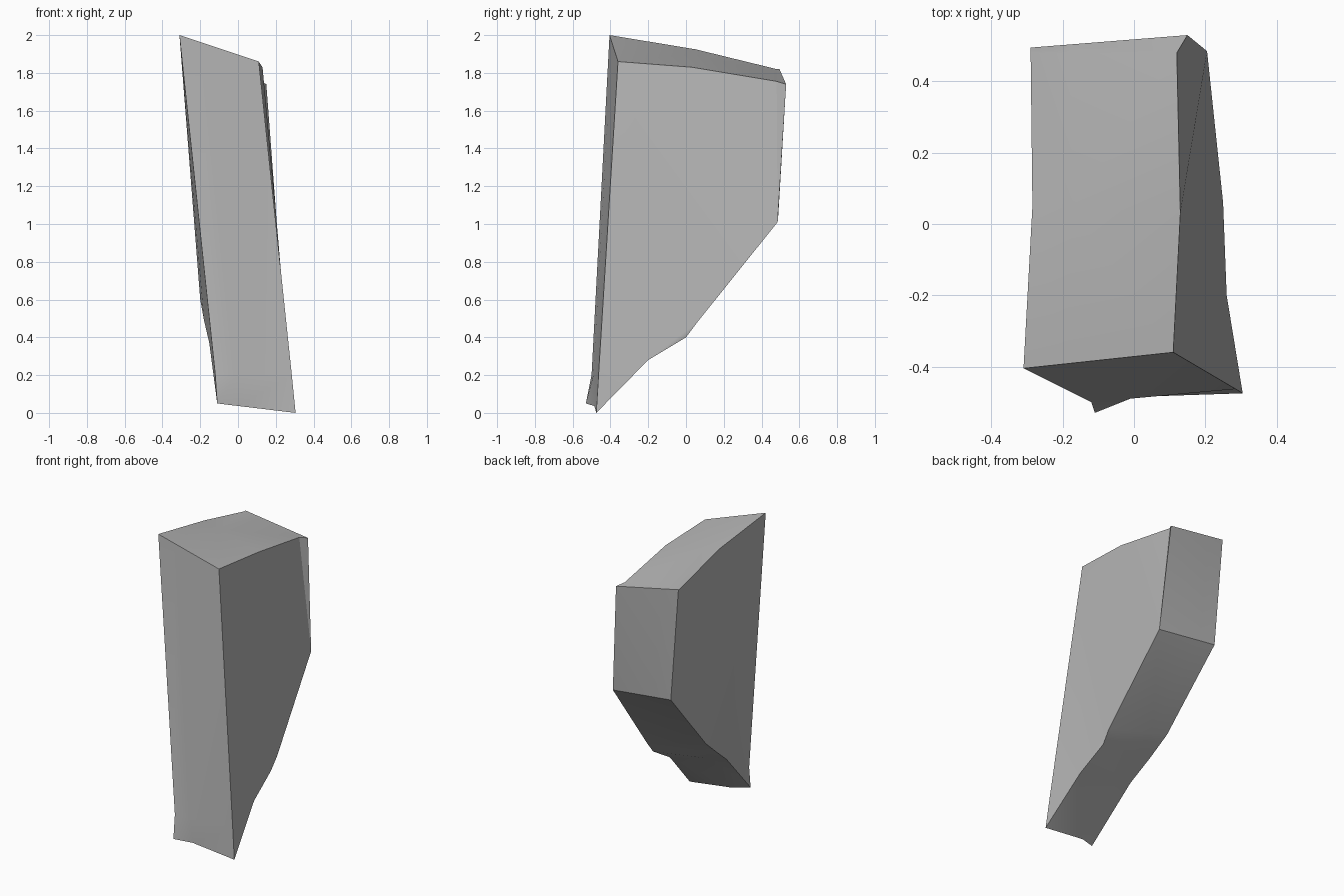
import bpy
import bmesh
import math
from mathutils import Vector

cube = bpy.data.objects.get("Cube")
if cube:
    bpy.data.objects.remove(cube, do_unlink=True)

# Single stone colour
stone = bpy.data.materials.new("stone_grey")
stone.use_nodes = True
colour = (0.46, 0.46, 0.46, 1)
stone.diffuse_color = colour
shader = next(n for n in stone.node_tree.nodes if n.type == 'BSDF_PRINCIPLED')
shader.inputs["Base Color"].default_value = colour
shader.inputs["Roughness"].default_value = 0.8

# Matching outlines of the two broad sides: over the top, down the back,
# under the tapering base and up to the front foot
right_rail = [(.11, -.36, 1.86), (.13, .03, 1.83), (.12, .48, 1.755),
              (.15, .53, 1.74), (.205, .485, 1.01), (.25, .06, .48),
              (.245, 0, .4), (.26, -.2, .28), (.305, -.475, 0),
              (.285, -.463, .2)]
left_rail = [(-.31, -.405, 2), (-.285, .05, 1.925), (-.29, .48, 1.82),
             (-.29, .495, 1.82), (-.23, .49, 1.06), (-.2, .075, .6),
             (-.18, -.06, .49), (-.152, -.215, .37), (-.11, -.53, .05),
             (-.12, -.5, .2)]
FOOT, CORNER = 8, 3

bm = bmesh.new()
rails = [[], [], []]
for i, (l, r) in enumerate(zip(left_rail, right_rail)):
    l, r = Vector(l), Vector(r)
    mid = l.lerp(r, .27)
    if i == FOOT:
        mid.y += .03          # chipped corner at the foot
    for rail, point in zip(rails, (l, mid, r)):
        rail.append(bm.verts.new(point))

# Strip around the narrow sides
count = len(left_rail)
for a, b in zip(rails, rails[1:]):
    for i in range(count):
        j = (i + 1) % count
        bm.faces.new((a[i], a[j], b[j], b[i]))

# Broad sides, each with a small bevelled triangle at the upper back corner
for rail in (rails[0], rails[2]):
    bm.faces.new(rail[:CORNER] + rail[CORNER + 1:])
    bm.faces.new(rail[CORNER - 1:CORNER + 2])

bmesh.ops.recalc_face_normals(bm, faces=bm.faces)
bmesh.ops.triangulate(bm, faces=bm.faces)

mesh = bpy.data.meshes.new("stone_slab")
bm.to_mesh(mesh)
bm.free()
mesh.materials.append(stone)
slab = bpy.data.objects.new("stone_slab", mesh)
bpy.context.collection.objects.link(slab)

bpy.ops.object.select_all(action='DESELECT')
slab.select_set(True)
bpy.context.view_layer.objects.active = slab
bpy.ops.object.shade_smooth_by_angle(angle=math.radians(30))
